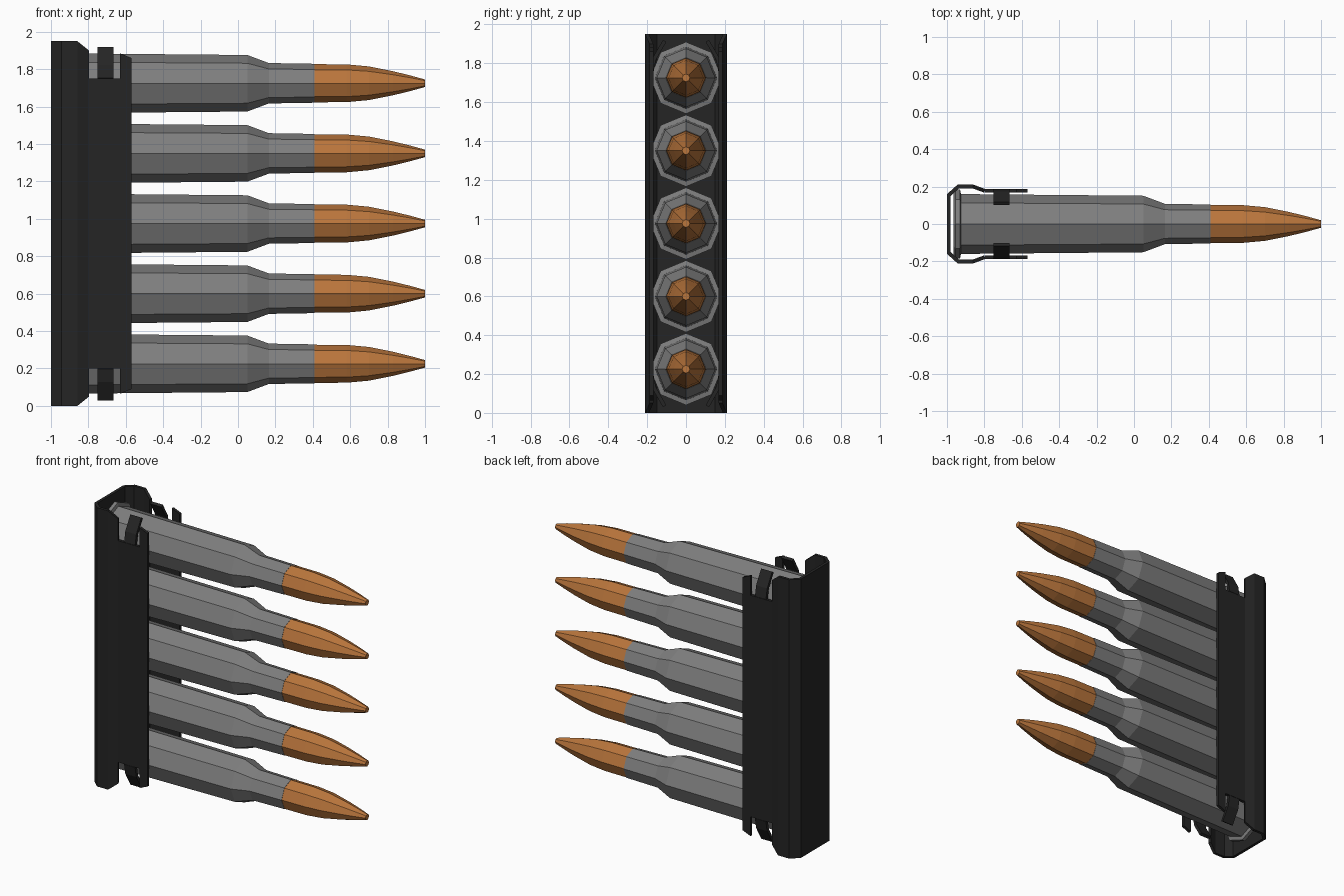
import bpy, bmesh, math

if "Cube" in bpy.data.objects:
    bpy.data.objects.remove(bpy.data.objects["Cube"])


def material(name, rgb):
    m = bpy.data.materials.new(name)
    m.diffuse_color = (*rgb, 1)
    m.use_nodes = True
    m.node_tree.nodes["Principled BSDF"].inputs["Base Color"].default_value = m.diffuse_color
    return m


STEEL = material("grey steel", (0.21, 0.21, 0.21))
COPPER = material("copper", (0.49, 0.18, 0.045))
BLACK = material("black metal", (0.018, 0.018, 0.018))


def add_object(name, bm, mat):
    me = bpy.data.meshes.new(name)
    bm.to_mesh(me)
    bm.free()
    me.materials.append(mat)
    ob = bpy.data.objects.new(name, me)
    bpy.context.collection.objects.link(ob)
    return ob


def lathe_x(name, profile, z, mat, sides=8):
    """Turn (x, radius) points around an axis along x, with closed ends."""
    bm = bmesh.new()
    rings = []
    for x, r in profile:
        rings.append([bm.verts.new((x, r * math.cos(2 * math.pi * i / sides),
                                    z + r * math.sin(2 * math.pi * i / sides)))
                      for i in range(sides)])
    for a, b in zip(rings, rings[1:]):
        for i in range(sides):
            j = (i + 1) % sides
            bm.faces.new((a[i], a[j], b[j], b[i]))
    bm.faces.new(rings[0])
    bm.faces.new(rings[-1])
    bmesh.ops.recalc_face_normals(bm, faces=bm.faces)
    return add_object(name, bm, mat)


# Five rounds: rimmed necked case and pointed tip
CASE = [(-0.965, 0.165), (-0.955, 0.185), (-0.93, 0.185), (-0.925, 0.16),
        (0.05, 0.151), (0.165, 0.108), (0.41, 0.104)]
TIP = [(0.405, 0.102), (0.58, 0.101), (0.70, 0.090), (0.83, 0.064),
       (0.92, 0.042), (1.0, 0.02)]
for n in range(5):
    zc = 0.225 + 0.375 * n
    lathe_x(f"case_{n + 1}", CASE, zc, STEEL)
    lathe_x(f"tip_{n + 1}", TIP, zc, COPPER)

# Folded sheet clip: each panel joins two columns (x, y, half height)
H = 0.975
MID = 0.775


def panel(bm, a, b):
    """Full-height panel between two columns."""
    bm.faces.new([bm.verts.new(p) for p in (
        (a[0], a[1], H - a[2]), (b[0], b[1], H - b[2]),
        (b[0], b[1], H + b[2]), (a[0], a[1], H + a[2]))])


channel = [(-0.99, 0.155, H), (-0.94, 0.2, H), (-0.86, 0.2, H),
           (-0.8, 0.178, 0.925)]
channel = [(x, -y, h) for x, y, h in reversed(channel)] + channel
bm = bmesh.new()
for a, b in zip(channel, channel[1:]):
    panel(bm, a, b)
bmesh.ops.remove_doubles(bm, verts=bm.verts, dist=0.0001)
clip = add_object("clip_channel", bm, BLACK)

bm = bmesh.new()
for s in (-1, 1):
    y = 0.178 * s
    panel(bm, (-0.8, y, MID), (-0.63, y, MID))
    panel(bm, (-0.63, y, 0.91), (-0.57, y, 0.885))
walls = add_object("clip_side_walls", bm, BLACK)

# Bent retaining tabs at the ends of both walls
bm = bmesh.new()
for s in (-1, 1):
    for e in (-1, 1):
        path = [(0.178, MID), (0.165, MID + 0.07), (0.11, MID + 0.165)]
        for (y0, z0), (y1, z1) in zip(path, path[1:]):
            bm.faces.new([bm.verts.new(p) for p in (
                (-0.75, s * y0, H + e * z0), (-0.665, s * y0, H + e * z0),
                (-0.665, s * y1, H + e * z1), (-0.75, s * y1, H + e * z1))])
bmesh.ops.remove_doubles(bm, verts=bm.verts, dist=0.0001)
bmesh.ops.recalc_face_normals(bm, faces=bm.faces)
tabs = add_object("clip_tabs", bm, BLACK)

for ob in (clip, walls, tabs):
    mod = ob.modifiers.new("thickness", 'SOLIDIFY')
    mod.thickness = 0.02
    mod.offset = 0
    mod.use_even_offset = True
